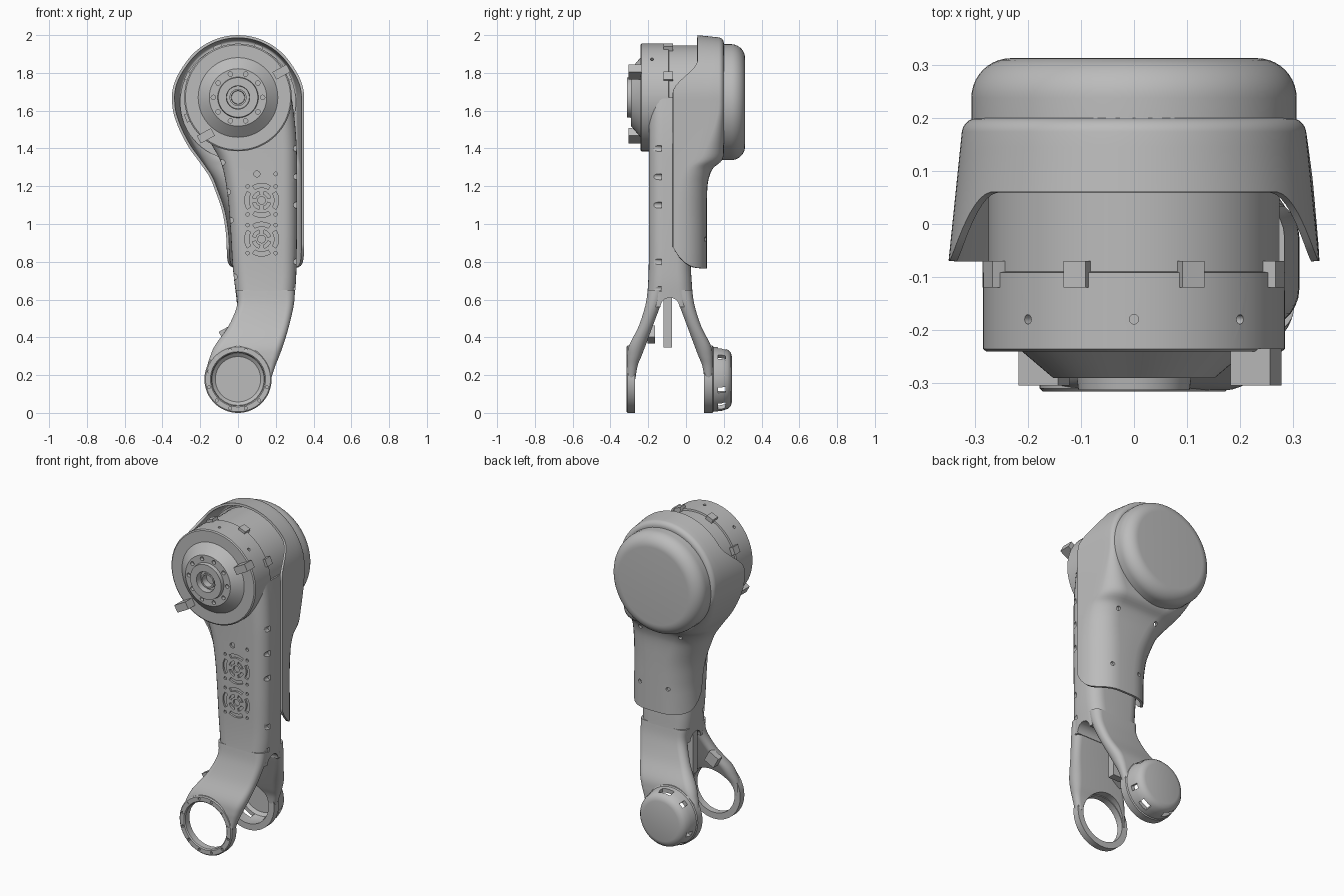
import bpy, bmesh, math
from mathutils import Matrix, Vector

if "Cube" in bpy.data.objects:
    bpy.data.objects.remove(bpy.data.objects["Cube"])

grey = bpy.data.materials.new("plain_grey")
grey.use_nodes = True
grey.diffuse_color = (0.5, 0.5, 0.5, 1)
grey.node_tree.nodes["Principled BSDF"].inputs["Base Color"].default_value = grey.diffuse_color

HUB_Z, COVER_Z, CAP_Z, WRIST_Z = 1.67, 1.663, 1.645, 0.178
MID_Y = -0.085


def finish(name, bm):
    bmesh.ops.remove_doubles(bm, verts=bm.verts, dist=1e-5)
    bmesh.ops.recalc_face_normals(bm, faces=bm.faces)
    mesh = bpy.data.meshes.new(name)
    bm.to_mesh(mesh)
    bm.free()
    mesh.materials.append(grey)
    ob = bpy.data.objects.new(name, mesh)
    bpy.context.collection.objects.link(ob)
    return ob


def activate(ob):
    bpy.ops.object.select_all(action='DESELECT')
    ob.select_set(True)
    bpy.context.view_layer.objects.active = ob


def smooth(ob, angle=35):
    activate(ob)
    bpy.ops.object.shade_smooth_by_angle(angle=math.radians(angle))


def cut(ob, bm):
    cutter = finish("cutter", bm)
    cutter.hide_render = True
    mod = ob.modifiers.new("cut", 'BOOLEAN')
    mod.operation, mod.solver, mod.object = 'DIFFERENCE', 'EXACT', cutter
    activate(ob)
    bpy.ops.object.modifier_apply(modifier=mod.name)
    bpy.data.objects.remove(cutter)


def grid(bm, rows, wrap=False):
    rows = [[bm.verts.new(p) for p in row] for row in rows]
    for a, b in zip(rows, rows[1:]):
        n = len(a)
        for i in range(n if wrap else n - 1):
            j = (i + 1) % n
            bm.faces.new((a[i], a[j], b[j], b[i]))
    return rows


def lathe(name, profile, z, ring=False, n=64):
    """Turn (radius, y) points about the y axis; ring closes the profile."""
    bm = bmesh.new()
    pts = profile + profile[:1] if ring else profile
    turn = [math.tau * i / n for i in range(n)]
    grid(bm, [[(r * math.cos(t), y, z + r * math.sin(t)) for t in turn] for r, y in pts], True)
    return finish(name, bm)


def spline(rows, steps=5):
    """Pass a smooth curve through rows of numbers."""
    out = []
    for i in range(len(rows) - 1):
        p = [rows[max(i - 1, 0)], rows[i], rows[i + 1], rows[min(i + 2, len(rows) - 1)]]
        for k in range(steps):
            t = k / steps
            out.append([b + .5 * t * (c - a + t * (2*a - 5*b + 4*c - d + t * (3*(b - c) + d - a)))
                        for a, b, c, d in zip(*p)])
    return out + [list(rows[-1])]


def loft(name, rows, radius):
    """Rounded rectangles from rows of z, x left, x right, y front, y back."""
    bm = bmesh.new()
    loops = []
    for z, x0, x1, y0, y1 in spline(rows):
        r = min(radius, .48 * (x1 - x0), .48 * (y1 - y0))
        corners = [(x1 - r, y1 - r), (x0 + r, y1 - r), (x0 + r, y0 + r), (x1 - r, y0 + r)]
        loops.append([(cx + r * math.cos(a), cy + r * math.sin(a), z)
                      for q, (cx, cy) in enumerate(corners)
                      for a in [math.pi / 2 * (q + k / 7) for k in range(8)]])
    rows = grid(bm, loops, True)
    bm.faces.new(rows[0])
    bm.faces.new(rows[-1])
    return finish(name, bm)


def rod(bm, x, z, r, y0, y1, n=16):
    m = Matrix.Translation((x, (y0 + y1) / 2, z)) @ Matrix.Rotation(math.pi / 2, 4, 'X')
    bmesh.ops.create_cone(bm, cap_ends=True, segments=n, radius1=r, radius2=r,
                          depth=abs(y1 - y0), matrix=m)


def box(bm, centre, size, turn=0.0):
    m = Matrix.Translation(centre) @ Matrix.Rotation(turn, 4, 'Y') @ Matrix.Diagonal((*size, 1))
    bmesh.ops.create_cube(bm, size=1, matrix=m)


def arc_slot(bm, x, z, r0, r1, mid, half, y0, y1):
    rows = []
    for k in range(7):
        a = mid + half * (k / 3 - 1)
        rows.append([(x + r * math.cos(a), y, z + r * math.sin(a))
                     for r, y in ((r0, y0), (r1, y0), (r1, y1), (r0, y1))])
    loops = grid(bm, rows, True)
    bm.faces.new(loops[0])
    bm.faces.new(loops[-1])


# Main link body, arched between the fork legs
link = loft("link_body", [
    (.56, -.004, .294, -.215, .045), (.62, -.01, .30, -.206, .036), (.70, -.02, .307, -.2, .03),
    (.80, -.03, .31, -.197, .025), (.97, -.04, .312, -.197, .03), (1.15, -.055, .312, -.197, .04),
    (1.31, -.085, .312, -.197, .05), (1.42, -.14, .31, -.197, .05), (1.55, -.22, .3, -.197, .05),
    (1.67, -.27, .284, -.197, .05)], .075)
bm = bmesh.new()
arch = Matrix.Translation((.15, MID_Y, .56)) @ Matrix.Rotation(math.pi / 2, 4, 'Y')
bmesh.ops.create_cone(bm, cap_ends=True, segments=32, radius1=.05, radius2=.05, depth=.6, matrix=arch)
for x, z in [(.31, z) for z in (1.4, 1.25, 1.1, .8, .655)] + [
        (-.085, 1.325), (-.055, 1.17), (-.04, 1.02), (-.02, .72)]:
    rod(bm, x, z, .016, -.185, -.13)
# Vent grilles on the front
for z in (1.125, .92):
    rod(bm, .125, z, .02, -.22, -.185)
    for k in range(4):
        a = math.pi / 2 * k
        arc_slot(bm, .125, z, .033, .05, a + math.pi / 4, .5, -.22, -.185)
        arc_slot(bm, .125, z, .068, .09, a, .55, -.22, -.185)
        rod(bm, .125 + .105 * math.cos(a + math.pi / 4), z + .105 * math.sin(a + math.pi / 4),
            .009, -.22, -.185)
rod(bm, .1, 1.265, .016, -.22, -.185)
rod(bm, .2, 1.265, .01, -.22, -.185)
cut(link, bm)
smooth(link)

# Fork legs and wrist rings, front and back
leg_rows = [(.65, -.012, .302, -.203, -.11), (.57, -.005, .295, -.215, -.135),
            (.46, -.05, .27, -.25, -.176), (.36, -.12, .24, -.3, -.213), (.30, -.147, .218, -.312, -.236),
            (.25, -.162, .198, -.313, -.256), (.18, -.172, .175, -.313, -.268)]
for side in ("front", "back"):
    rows = leg_rows
    if side == "back":
        rows = [(z, a, b, 2 * MID_Y - d, 2 * MID_Y - c) for z, a, b, c, d in rows]
    leg = loft(side + "_fork_leg", rows, .07)
    bm = bmesh.new()
    rod(bm, 0, WRIST_Z, .145, -.5, .5, 48)
    cut(leg, bm)
    smooth(leg)
front_ring = lathe("front_wrist_ring", [(.178, -.27), (.178, -.31), (.172, -.316), (.146, -.316),
                                        (.14, -.31), (.14, -.27)], WRIST_Z, True)
bm = bmesh.new()
for k in range(12):
    a = math.tau * (k + .5) / 12
    rod(bm, .159 * math.cos(a), WRIST_Z + .159 * math.sin(a), .008, -.33, -.3, 10)
cut(front_ring, bm)
smooth(front_ring)

# Hollow wrist knob with windows
knob = lathe("wrist_knob", [(.14, .095), (.178, .095), (.178, .14), (.172, .145), (.167, .19),
                            (.157, .22), (.142, .237), (.12, .243), (0, .243), (0, .225),
                            (.12, .225), (.138, .21), (.145, .18), (.145, .14)], WRIST_Z, True)
bm = bmesh.new()
for deg, width in ((0, .08), (45, .03), (110, .03), (150, .06), (210, .08), (250, .03), (315, .03)):
    a = math.radians(deg)
    box(bm, (.16 * math.sin(a), .19, WRIST_Z + .16 * math.cos(a)), (width, .04, .08), a)
cut(knob, bm)
smooth(knob)

# Bracket between the fork legs
bm = bmesh.new()
box(bm, (.045, -.097, .48), (.08, .045, .27))
box(bm, (-.055, -.185, .415), (.07, .04, .07), -.5)
smooth(finish("fork_bracket", bm))

# Shoulder drum
drum = lathe("shoulder_drum", [(0, .19), (.275, .19), (.275, -.09), (.285, -.092),
                               (.285, -.236), (.278, -.241), (0, -.241)], HUB_Z, n=72)
bm = bmesh.new()
for a in (-.78, 0, .78):
    m = Matrix.Translation((.285 * math.sin(a), -.18, HUB_Z + .285 * math.cos(a)))
    bmesh.ops.create_cone(bm, cap_ends=True, segments=12, radius1=.009, radius2=.009, depth=.04,
                          matrix=m @ Matrix.Rotation(a, 4, 'Y'))
cut(drum, bm)
smooth(drum)

# Clip blocks round the drum and lock tabs on its face
bm = bmesh.new()
for deg in (-112, -67, -22, 22, 67):
    a = math.radians(deg)
    box(bm, (.282 * math.sin(a), -.095, HUB_Z + .282 * math.cos(a)), (.045, .05, .035), a)
smooth(finish("drum_clips", bm))
bm = bmesh.new()
for x, z in ((.23, 1.805), (-.17, 1.467)):
    box(bm, (x, -.27, z), (.085, .07, .045), -.5)
smooth(finish("lock_tabs", bm))

# Output hub
hub = lathe("output_hub", [(0, -.2), (.212, -.2), (.212, -.24), (.152, -.291), (.108, -.291),
                           (.105, -.313), (.062, -.313), (.06, -.275), (.045, -.275),
                           (.045, -.295), (.036, -.295), (.034, -.255), (0, -.255)], HUB_Z)
bm = bmesh.new()
for k in range(10):
    a = math.tau * k / 10
    rod(bm, .13 * math.cos(a), HUB_Z + .13 * math.sin(a), .012, -.33, -.27)
cut(hub, bm)
smooth(hub)

# Rear cover shell: rows of z, x left, y back, corner radius
side_rows = spline([
    (.88, -.053, .104, .14), (.96, -.058, .104, .14), (1.075, -.078, .104, .14),
    (1.19, -.118, .106, .13), (1.25, -.143, .116, .125), (1.3, -.176, .139, .12),
    (1.345, -.208, .187, .11), (1.41, -.255, .193, .085), (1.5, -.303, .193, .05),
    (1.59, -.335, .193, .025), (COVER_Z, -.343, .193, .02)], 4)
FRONT, WIDE = -.07, .343
left = [(x, z, (x + WIDE) / 2, z, FRONT, yb, r) for z, x, yb, r in side_rows]
right = [(WIDE, *s[1:]) for s in reversed(left)]
crown = []
for k in range(1, 64):
    a = math.pi * (1 - k / 64)
    h = WIDE * math.sin(a)
    t = min(max((h - .03) / .18, 0), 1)
    crown.append((WIDE * math.cos(a), COVER_Z + h, 0, COVER_Z,
                  FRONT + .13 * t * t * (3 - 2 * t), .193, .02))
shell_rows = []
for x, z, sx, sz, yf, yb, r in left + crown + right:
    edge, spine = Vector((x, z)), Vector((sx, sz))
    reach = (edge - spine).length
    prof = [(yf + (yb - r - yf) * k / 4, 0) for k in range(4)]
    prof += [(yb - r + r * math.sin(a), r * (1 - math.cos(a)))
             for a in [math.pi / 2 * k / 8 for k in range(9)]]
    row = []
    for y, inset in prof:
        p = spine + (edge - spine) * (1 - .3 * (y - FRONT) - inset / reach)
        row.append(Vector((p.x, y, p.y)))
    row.append(Vector((sx, yb, sz)))
    if z < .885:
        for p in row:
            p.z -= .115 * (1 - (1 - (p.y - yf) / (yb - yf)) ** 3)
    shell_rows.append(row)
bm = bmesh.new()
grid(bm, shell_rows)
cover = finish("rear_cover", bm)
solid = cover.modifiers.new("thickness", 'SOLIDIFY')
solid.thickness, solid.offset = .014, 0
activate(cover)
bpy.ops.object.modifier_apply(modifier=solid.name)
bm = bmesh.new()
for x, z in ((.05, .92), (.24, .92), (-.05, 1.27), (.22, 1.27)):
    rod(bm, x, z, .012, .06, .3)
cut(cover, bm)
smooth(cover, 40)

# Rounded motor cap
bend = [math.pi / 2 * k / 10 for k in range(11)]
cap = lathe("motor_cap", [(0, .15), (.307, .15)] +
            [(.232 + .075 * math.cos(a), .238 + .075 * math.sin(a)) for a in bend] + [(0, .313)], CAP_Z)
smooth(cap)
